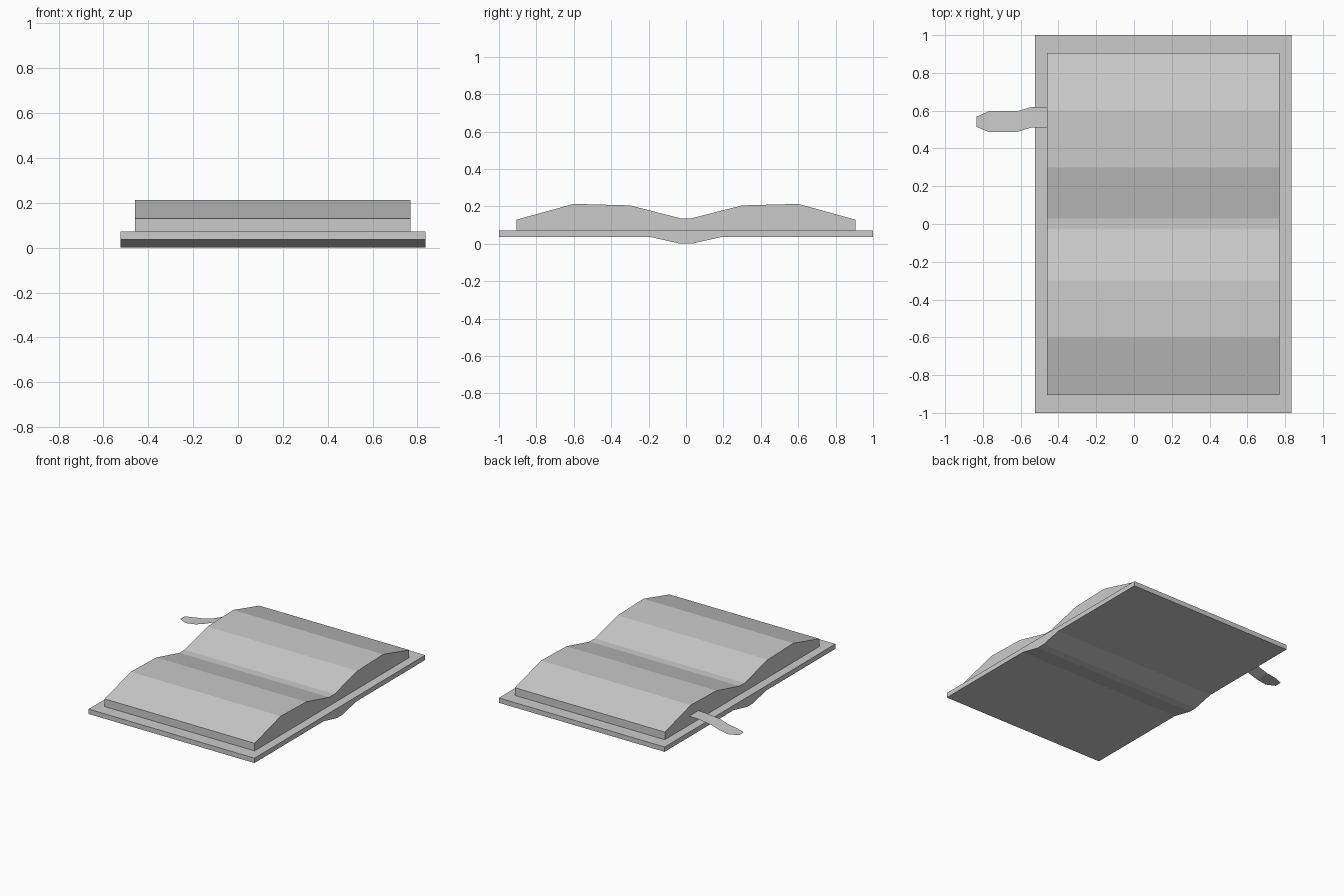
import bpy

if "Cube" in bpy.data.objects:
    bpy.data.objects.remove(bpy.data.objects["Cube"])


def make_object(name, verts, faces):
    mesh = bpy.data.meshes.new(name)
    mesh.from_pydata(verts, [], faces)
    mesh.update()
    obj = bpy.data.objects.new(name, mesh)
    bpy.context.collection.objects.link(obj)
    return obj


def mirrored(half):
    """Mirror a (y, z) half profile, ordered outside to spine, across y = 0."""
    return half + [(-y, z) for y, z in reversed(half)]


def extrude_x(name, upper, lower, x0, x1):
    """Solid between matching upper and lower (y, z) lines, extruded along x."""
    outline = lower + upper[::-1]
    n = len(outline)
    verts = [(x, y, z) for x in (x0, x1) for y, z in outline]
    faces = [(i, i + n, (i + 1) % n + n, (i + 1) % n) for i in range(n)]
    faces += [tuple(range(n)), tuple(reversed(range(n, 2 * n)))]
    obj = make_object(name, verts, faces)
    # consistent outward normals
    import bmesh
    bm = bmesh.new()
    bm.from_mesh(obj.data)
    bmesh.ops.recalc_face_normals(bm, faces=bm.faces)
    bm.to_mesh(obj.data)
    bm.free()
    return obj


# Cover: flat boards with a spine bulging underneath
cover_under = mirrored([(-1.0, 0.036), (-0.19, 0.036), (-0.03, 0.0)])
extrude_x("cover", [(-1.0, 0.072), (1.0, 0.072)], cover_under, -0.525, 0.835)

# Open page block with two humps and a central valley
page_top = mirrored([(-0.905, 0.129), (-0.6, 0.213), (-0.3, 0.205), (-0.03, 0.136)])
extrude_x("pages", page_top, [(-0.905, 0.072), (0.905, 0.072)], -0.46, 0.77)

# Ribbon bookmark: (x, y low, y high, z) stations along a thin drooping strip
stations = [
    (-0.46, 0.512, 0.620, 0.138),
    (-0.54, 0.512, 0.620, 0.135),
    (-0.62, 0.487, 0.597, 0.110),
    (-0.69, 0.487, 0.597, 0.088),
    (-0.77, 0.487, 0.597, 0.076),
    (-0.835, 0.515, 0.567, 0.078),
]
ribbon_verts = [(x, y, z) for x, lo, hi, z in stations for y in (lo, hi)]
ribbon_faces = [(2 * i, 2 * i + 1, 2 * i + 3, 2 * i + 2)
                for i in range(len(stations) - 1)]
ribbon = make_object("ribbon_bookmark", ribbon_verts, ribbon_faces)
if ribbon.data.polygons[0].normal.z < 0:
    ribbon.data.flip_normals()
